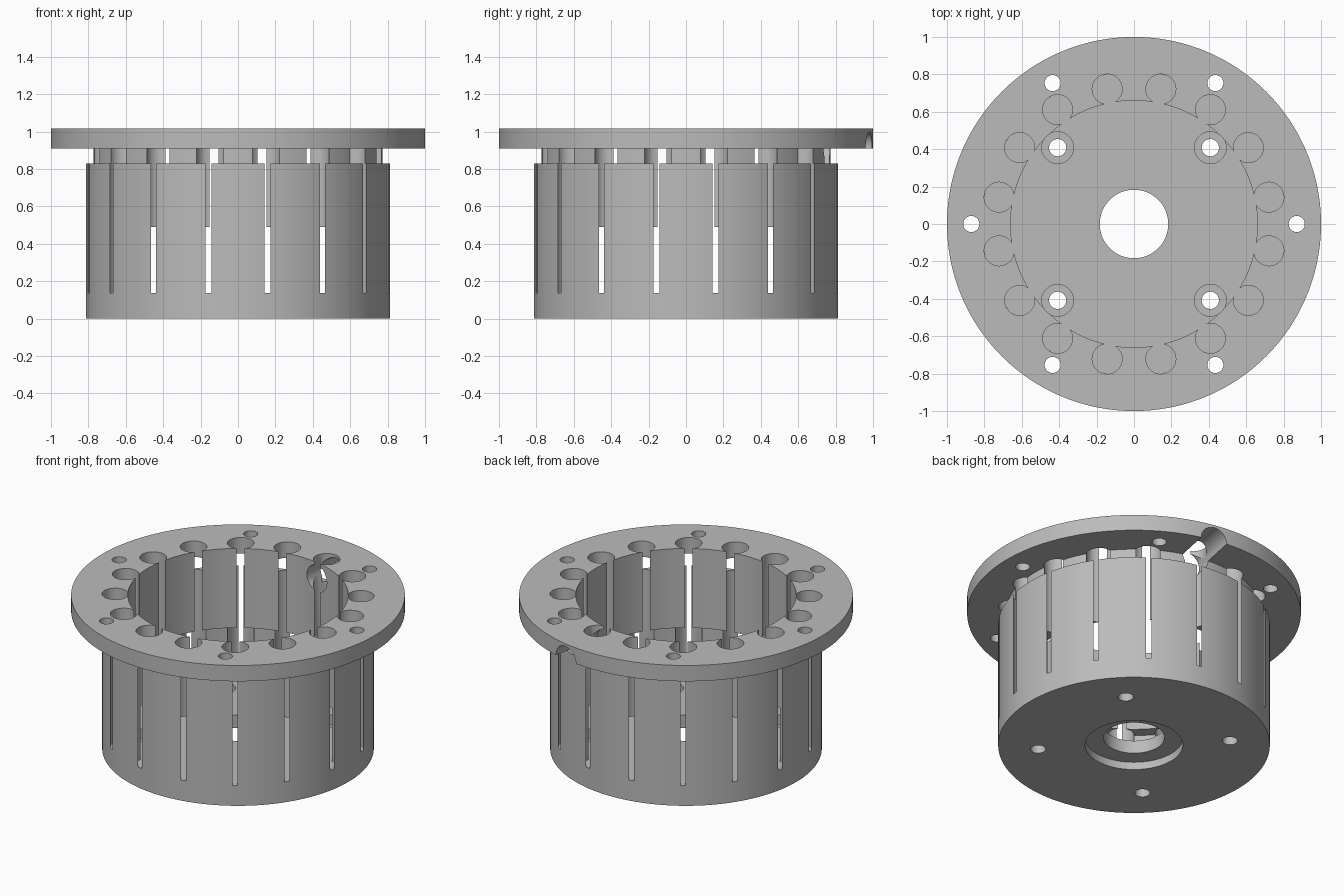
import bpy, bmesh, math
from mathutils import Matrix, Vector

if "Cube" in bpy.data.objects:
    bpy.data.objects.remove(bpy.data.objects["Cube"], do_unlink=True)

grey = bpy.data.materials.new("plain grey")
grey.use_nodes = True
grey.diffuse_color = (0.5, 0.5, 0.5, 1)
grey.node_tree.nodes["Principled BSDF"].inputs["Base Color"].default_value = (0.5, 0.5, 0.5, 1)


def finish(name, bm):
    mesh = bpy.data.meshes.new(name)
    bmesh.ops.recalc_face_normals(bm, faces=bm.faces)
    bm.to_mesh(mesh)
    bm.free()
    mesh.materials.append(grey)
    obj = bpy.data.objects.new(name, mesh)
    bpy.context.collection.objects.link(obj)
    return obj


def lathe(name, profile, steps):
    """Revolve a closed (radius, height) outline about z."""
    bm = bmesh.new()
    rings = []
    for i in range(steps):
        a = math.tau * i / steps
        rings.append([bm.verts.new((r * math.cos(a), r * math.sin(a), z)) for r, z in profile])
    n = len(profile)
    for i in range(steps):
        p, q = rings[i], rings[(i + 1) % steps]
        for j in range(n):
            k = (j + 1) % n
            bm.faces.new((p[j], q[j], q[k], p[k]))
    return finish(name, bm)


def drill(name, count, first, pitch, radius, z0, z1, steps=48):
    """A ring of upright cylinders used as one cutter."""
    bm = bmesh.new()
    for i in range(count):
        a = math.radians(first) + math.tau * i / count
        place = Matrix.Rotation(a, 4, "Z") @ Matrix.Translation((pitch, 0, (z0 + z1) / 2))
        # keep one cylinder vertex pointing straight outward
        bmesh.ops.create_cone(bm, cap_ends=True, segments=steps, radius1=radius,
                              radius2=radius, depth=z1 - z0, matrix=place)
    return finish(name, bm)


# Cup, neck and flange as one turned section with a wider lower chamber
body = lathe("flanged_housing", [
    (0.183, 0.05), (0.293, 0.05), (0.293, 0), (0.814, 0), (0.814, 0.83),
    (0.772, 0.83), (0.772, 0.91), (1, 0.91), (1, 1.015), (0.66, 1.015),
    (0.66, 0.49), (0.735, 0.49), (0.735, 0.135), (0.183, 0.135)], 256)

# Radial cable bore under the flange
cable = bmesh.new()
bmesh.ops.create_cone(
    cable, cap_ends=True, segments=48, radius1=0.086, radius2=0.086, depth=0.7,
    matrix=Matrix.Rotation(math.radians(78.75), 4, "Z")
    @ Matrix.Translation((0.8, 0, 0.912)) @ Matrix.Rotation(math.pi / 2, 4, "Y"))

cutters = [
    # pockets that just break through the walls as narrow slots
    drill("pocket_cutter", 16, 11.25, 0.7355, 0.08, 0.1355, 1.2, 64),
    drill("flange_hole_cutter", 6, 0, 0.87, 0.043, 0.85, 1.2),
    drill("base_screw_cutter", 4, 45, 0.577, 0.046, -0.1, 0.3),
    drill("base_counterbore_cutter", 4, 45, 0.577, 0.085, 0.07, 0.3),
    finish("cable_cutter", cable),
]

bpy.ops.object.select_all(action="DESELECT")
body.select_set(True)
bpy.context.view_layer.objects.active = body
for cutter in cutters:
    cutter.hide_render = True
    mod = body.modifiers.new(cutter.name, "BOOLEAN")
    mod.operation = "DIFFERENCE"
    mod.solver = "EXACT"
    mod.object = cutter
    bpy.ops.object.modifier_apply(modifier=mod.name)
    bpy.data.objects.remove(cutter, do_unlink=True)

bpy.ops.object.shade_smooth_by_angle(angle=math.radians(30))
